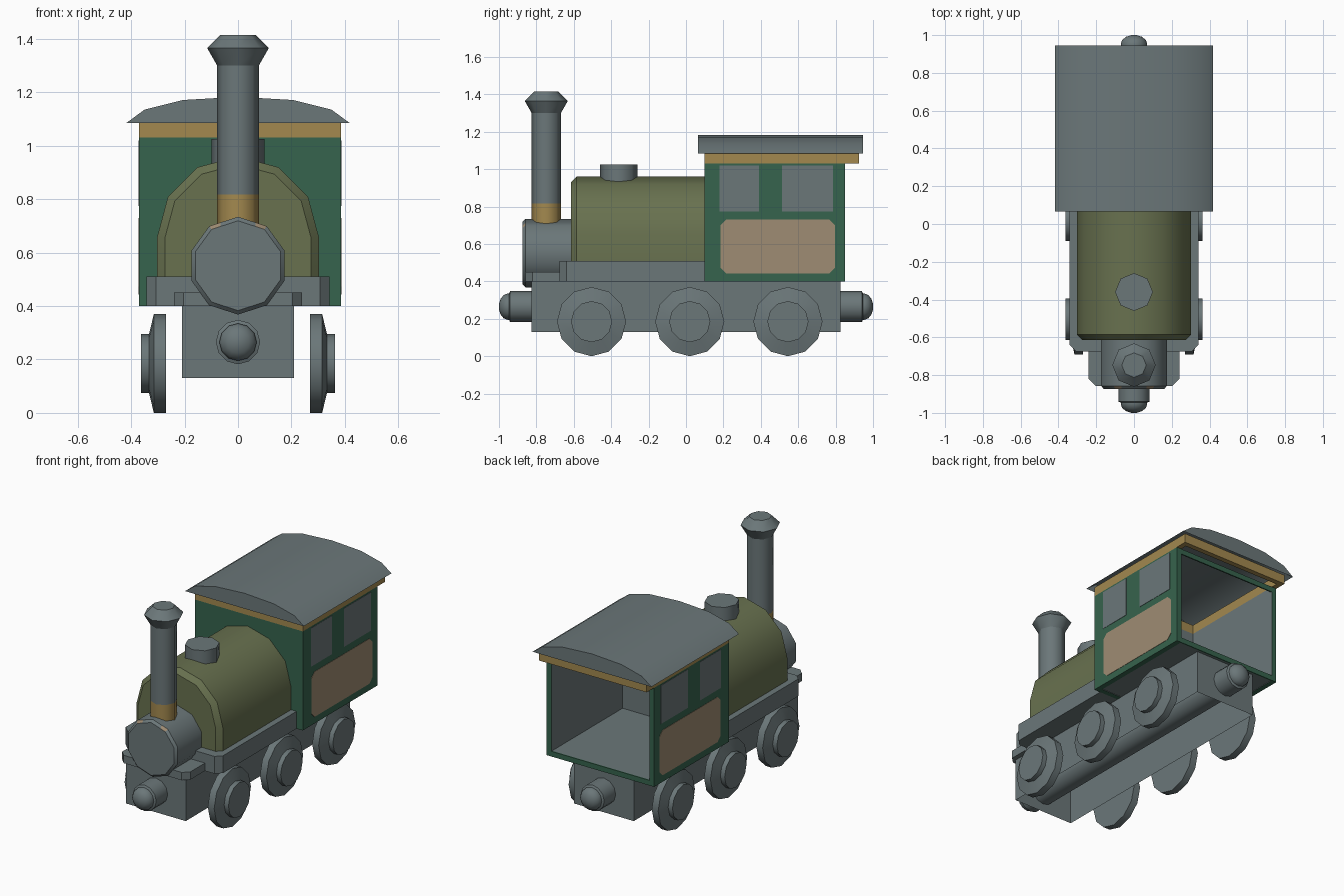
import bpy, bmesh, math

if "Cube" in bpy.data.objects:
    bpy.data.objects.remove(bpy.data.objects["Cube"])


def material(name, r, g, b):
    m = bpy.data.materials.new(name)
    lin = [((c / 255 + 0.055) / 1.055) ** 2.4 for c in (r, g, b)]
    m.diffuse_color = (*lin, 1)
    m.use_nodes = True
    m.node_tree.nodes["Principled BSDF"].inputs["Base Color"].default_value = m.diffuse_color
    return m


GREY = material("slate grey", 107, 119, 121)
GREEN = material("dark green", 54, 99, 77)
OLIVE = material("olive green", 104, 113, 79)
GOLD = material("brass gold", 163, 137, 79)
TAN = material("tan", 159, 140, 115)


def finish(name, bm, mats, smooth=None):
    bmesh.ops.recalc_face_normals(bm, faces=bm.faces)
    me = bpy.data.meshes.new(name)
    bm.to_mesh(me)
    bm.free()
    for m in mats:
        me.materials.append(m)
    if smooth:
        me.shade_smooth()
        me.set_sharp_from_angle(angle=math.radians(smooth))
    ob = bpy.data.objects.new(name, me)
    bpy.context.collection.objects.link(ob)
    return ob


def loft(rings):
    """Skin a list of equal rings and cap both ends."""
    bm = bmesh.new()
    vs = [[bm.verts.new(p) for p in ring] for ring in rings]
    n = len(vs[0])
    for a, b in zip(vs, vs[1:]):
        for i in range(n):
            j = (i + 1) % n
            bm.faces.new((a[i], a[j], b[j], b[i]))
    bm.faces.new(vs[0])
    bm.faces.new(vs[-1])
    return bm


def place(axis, u, v, h):
    return {"x": (h, u, v), "y": (u, h, v), "z": (u, v, h)}[axis]


def turned(profile, sides, axis, cu, cv, phase=0.0):
    """Rings of (radius, position along axis) round a centre."""
    ang = [phase + math.tau * i / sides for i in range(sides)]
    return loft([[place(axis, cu + r * math.cos(a), cv + r * math.sin(a), h)
                  for a in ang] for r, h in profile])


def prism(outline, axis, h0, h1):
    return loft([[place(axis, u, v, h) for u, v in outline] for h in (h0, h1)])


def open_bottom(bm):
    """Remove the lowest flat face so the part is hollow from below."""
    low = min(bm.faces, key=lambda f: max(v.co.z for v in f.verts))
    bmesh.ops.delete(bm, geom=[low], context="FACES_ONLY")
    return bm


def block(x0, x1, y0, y1, z0, z1):
    return prism([(x0, y0), (x1, y0), (x1, y1), (x0, y1)], "z", z0, z1)


def box(name, x0, x1, y0, y1, z0, z1, mat):
    return finish(name, block(x0, x1, y0, y1, z0, z1), [mat])


def chamfered(u0, u1, v0, v1, c):
    return [(u0 + c, v0), (u1 - c, v0), (u1, v0 + c), (u1, v1 - c),
            (u1 - c, v1), (u0 + c, v1), (u0, v1 - c), (u0, v0 + c)]


def front_cut(w, y0, y1, c):
    return [(-w + c, y0), (w - c, y0), (w, y0 + c), (w, y1), (-w, y1), (-w, y0 + c)]


# Hollow chassis, running board and front step
finish("chassis", open_bottom(block(-0.21, 0.21, -0.825, 0.825, 0.13, 0.402)), [GREY])
finish("running_board", prism(front_cut(0.342, -0.675, 0.10, 0.035), "z", 0.40, 0.51), [GREY])
finish("front_step", prism(front_cut(0.24, -0.857, -0.66, 0.036), "z", 0.40, 0.45), [GREY])

# Wheels with raised hubs
for side, s in (("left", -1), ("right", 1)):
    for place_name, y in (("front", -0.505), ("middle", 0.02), ("rear", 0.545)):
        bm = turned([(0.185, s * 0.27), (0.185, s * 0.315), (0.11, s * 0.333),
                     (0.11, s * 0.363)], 12, "x", y, 0.185)
        finish(f"{place_name}_{side}_wheel", bm, [GREY], 35)

# Buffer bar running through the chassis, with a collar and domed tip at each end
tip = [(0.015, 1.0), (0.042, 0.991), (0.062, 0.975), (0.07, 0.955), (0.07, 0.946), (0.083, 0.94)]
bm = turned([(r, -h) for r, h in tip] + tip[::-1], 12, "y", 0, 0.265)
finish("buffer_bar", bm, [GREY], 40)


# Boiler: arch section with a bevelled front
def arch(r, y):
    pts = [(r * math.cos(math.pi * i / 6), y, 0.657 + r * math.sin(math.pi * i / 6))
           for i in range(7)]
    return [(r, y, 0.50)] + pts + [(-r, y, 0.50)]


finish("boiler", loft([arch(0.273, -0.615), arch(0.303, -0.585), arch(0.303, 0.10)]), [OLIVE], 35)

# Smokebox with small tan accents on the upper front bevel
bm = turned([(0.168, -0.873), (0.183, -0.858), (0.183, -0.60)], 10, "y", 0, 0.551, math.pi / 2)
for x in (-0.065, 0.065):
    bmesh.ops.bisect_plane(bm, geom=bm.verts[:] + bm.edges[:] + bm.faces[:],
                           plane_co=(x, 0, 0), plane_no=(1, 0, 0))
for f in bm.faces:
    c = f.calc_center_median()
    if -0.871 < c.y < -0.86 and c.z > 0.68 and abs(c.x) > 0.066:
        f.material_index = 1
finish("smokebox", bm, [GREY, TAN], 40)

# Chimney: brass foot, grey stack, flared cap
bm = turned([(0.078, 0.68), (0.078, 0.817), (0.078, 1.30)], 8, "z", 0, -0.747)
for f in bm.faces:
    f.material_index = int(f.calc_center_median().z < 0.8)
finish("chimney", bm, [GREY, GOLD], 46)
finish("chimney_cap", turned([(0.078, 1.30), (0.115, 1.365), (0.065, 1.415)],
                             8, "z", 0, -0.747), [GREY], 46)

# Steam dome
finish("steam_dome", turned([(0.1, 0.92), (0.1, 1.025)], 8, "z", 0, -0.36), [GREY], 46)

# Cab shell: open rear and top, green outside, grey inside
X0, X1, Y0, Y1, Z0, Z1, T = -0.371, 0.386, 0.10, 0.85, 0.40, 1.03, 0.033


def shell(name, y1, z0, z1, outer, inner):
    """Front and side walls; the inner faces take their own colour."""
    o = [(X0, y1), (X0, Y0), (X1, Y0), (X1, y1)]
    i = [(X1 - T, y1), (X1 - T, Y0 + T), (X0 + T, Y0 + T), (X0 + T, y1)]
    bm = prism(o + i, "z", z0, z1)
    bm.normal_update()
    for f in bm.faces:
        c = f.calc_center_median()
        inside = (X0 + T * 0.75 < c.x < X1 - T * 0.75 and c.y > Y0 + T / 2
                  and c.y < y1 - 0.001 and abs(f.normal.z) < 0.5)
        f.material_index = int(inside)
    finish(name, bm, [outer, inner])


shell("cab_walls", Y1, Z0, Z1, GREEN, GREY)
box("cab_floor", X0 + T, X1 - T, Y0 + T, Y1 - 0.008, Z0 + 0.003, Z0 + T, GREY)
box("cab_rear_sill", X0 + T, X1 - T, Y1 - 0.008, Y1, Z0, Z0 + T, GREEN)
box("cab_rear_lintel", X0 + T, X1 - T, Y1 - 0.008, Y1, Z1 - T, Z1, GREEN)

# Brass trim under the roof
shell("roof_trim", 0.925, Z1, 1.088, GOLD, GOLD)
box("roof_trim_rear", X0 + T, X1 - T, 0.925 - T, 0.925, Z1, 1.088, GOLD)

# Curved hollow roof
half = [(0.418, 1.085), (0.35, 1.135), (0.207, 1.171)]
section = half + [(0, 1.183)] + [(-x, z) for x, z in reversed(half)]
finish("roof", open_bottom(prism(section, "y", 0.065, 0.945)), [GREY], 24)

# Side windows and tan panels as thin plates
for side, a, b in (("left", X0 - 0.002, X0 + 0.002), ("right", X1 - 0.002, X1 + 0.002)):
    box(f"front_{side}_window", a, b, 0.18, 0.39, 0.775, 1.02, GREY)
    box(f"rear_{side}_window", a, b, 0.512, 0.785, 0.775, 1.02, GREY)
    finish(side + "_panel", prism(chamfered(0.185, 0.797, 0.443, 0.73, 0.03), "x", a, b), [TAN])
